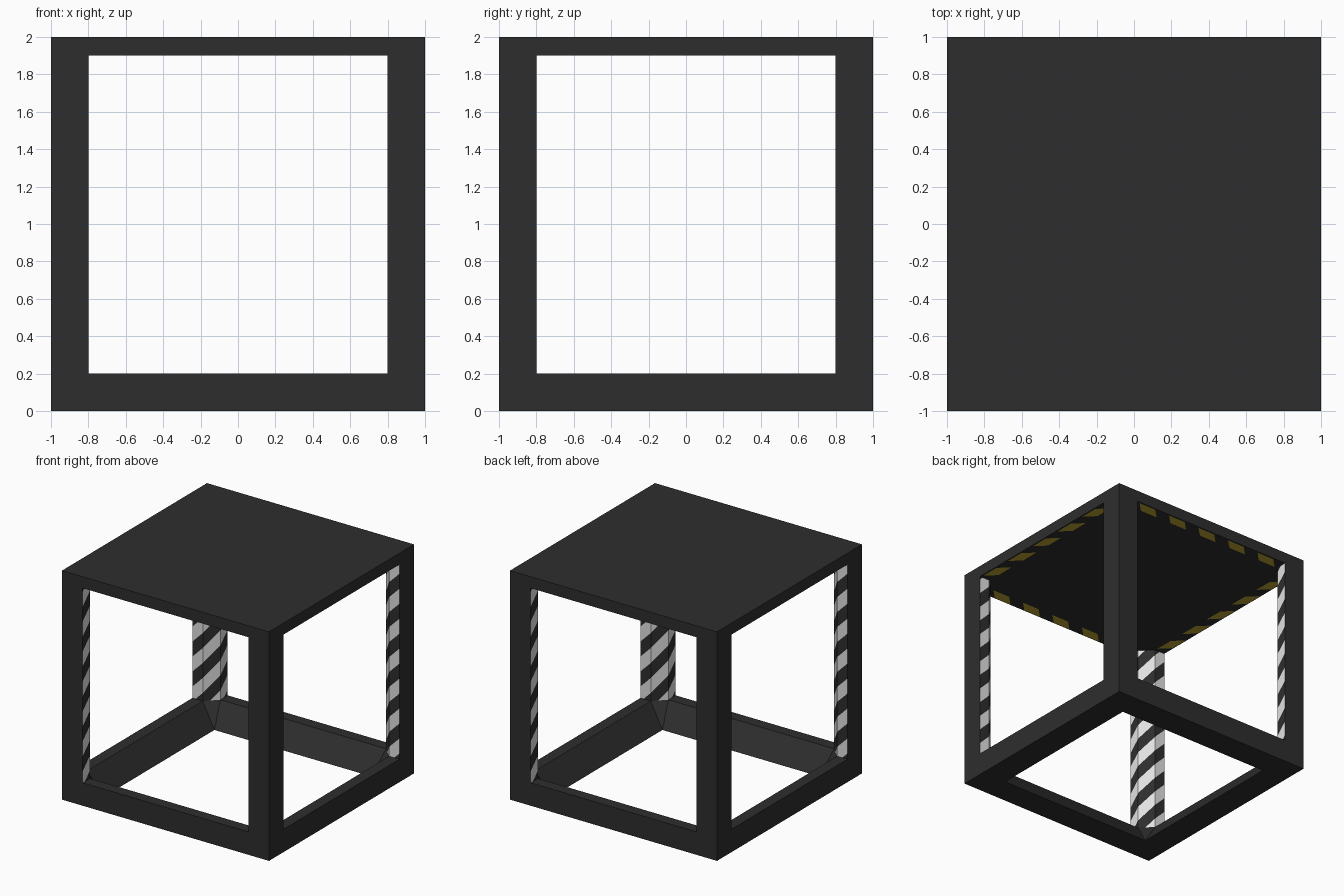
import bpy, bmesh, math
from mathutils import Matrix, Vector

if "Cube" in bpy.data.objects:
    bpy.data.objects.remove(bpy.data.objects["Cube"])


def material(name, rgb):
    m = bpy.data.materials.new(name)
    m.diffuse_color = (*rgb, 1)
    m.use_nodes = True
    m.node_tree.nodes["Principled BSDF"].inputs["Base Color"].default_value = m.diffuse_color
    return m


DARK = material("charcoal", (0.027, 0.027, 0.027))
WHITE = material("pale stripe", (0.75, 0.75, 0.75))
YELLOW = material("warning yellow", (0.5, 0.37, 0.03))


def to_mesh(bm, name, mats):
    mesh = bpy.data.meshes.new(name)
    bm.to_mesh(mesh)
    bm.free()
    for m in mats:
        mesh.materials.append(m)
    return mesh


def add_object(name, mesh, turn=0):
    ob = bpy.data.objects.new(name, mesh)
    ob.rotation_euler.z = turn * math.pi / 2
    bpy.context.collection.objects.link(ob)
    return ob


def face(bm, pts):
    return bm.faces.new([bm.verts.new(p) for p in pts])


Z0, Z1 = 0.2, 1.9     # opening bottom and top
IN = 0.76             # inner edge of the base at the ground

# Base ring: one side and its corner, turned four times
bm = bmesh.new()
for k in range(4):
    rot = Matrix.Rotation(k * math.pi / 2, 3, 'Z')
    for pts in (
        [(-1, -1, 0), (1, -1, 0), (1, -1, Z0), (-1, -1, Z0)],                  # outer wall
        [(-1, -1, 0), (1, -1, 0), (IN, -IN, 0), (-IN, -IN, 0)],                # underside
        [(-1, -1, Z0), (1, -1, Z0), (.8, -.9, Z0), (-.8, -.9, Z0)],            # top ledge
        [(-.8, -.9, Z0), (.8, -.9, Z0), (IN, -IN, 0), (-IN, -IN, 0)],          # sloped inside
        [(-.8, -.9, Z0), (-.9, -.8, Z0), (-IN, -IN, 0)],                       # corner chamfer
        [(-1, -1, Z0), (-.8, -.9, Z0), (-.9, -.8, Z0)],                        # under the post
    ):
        face(bm, [rot @ Vector(p) for p in pts])
bmesh.ops.remove_doubles(bm, verts=bm.verts[:], dist=1e-4)
bmesh.ops.recalc_face_normals(bm, faces=bm.faces[:])
add_object("base_frame", to_mesh(bm, "base_frame", [DARK]))

# Roof slab
bm = bmesh.new()
bmesh.ops.create_cube(bm, size=1, matrix=Matrix.Translation((0, 0, 1.95)) @ Matrix.Diagonal((2, 2, 0.1, 1)))
add_object("roof_slab", to_mesh(bm, "roof_slab", [DARK]))

# Corner post: flat strip cut by diagonal stripes, then folded round the profile
profile = [Vector(p) for p in ((-.8, -1), (-.8, -.9), (-.9, -.8), (-1, -.8), (-1, -1), (-.8, -1))]
marks = [0.0]
for a, b in zip(profile, profile[1:]):
    marks.append(marks[-1] + (b - a).length)
MID, PERIOD = marks[3] / 2, 1.7 / 6.5


def wall(bm, i):
    u0, u1 = marks[i], marks[i + 1]
    face(bm, [(u0, 0, Z0), (u1, 0, Z0), (u1, 0, Z1), (u0, 0, Z1)])


def phase(u, z):
    return (z - Z0 - (u - MID) + 0.12) / PERIOD


def fold(u):
    i = max(j for j in range(5) if u >= marks[j] - 1e-5)
    t = (u - marks[i]) / (marks[i + 1] - marks[i])
    return profile[i].lerp(profile[i + 1], t)


bm = bmesh.new()
for i in range(3):
    wall(bm, i)
for k in range(-2, 18):
    z = Z0 - 0.12 + k * PERIOD / 2
    bmesh.ops.bisect_plane(bm, geom=bm.verts[:] + bm.edges[:] + bm.faces[:], dist=1e-5,
                           plane_co=(MID, 0, z), plane_no=Vector((-1, 0, 1)).normalized())
for f in bm.faces:
    c = f.calc_center_median()
    f.material_index = 1 if phase(c.x, c.z) % 1 < 0.5 else 0
wall(bm, 3)
wall(bm, 4)
for v in bm.verts:
    p = fold(v.co.x)
    v.co = (p.x, p.y, v.co.z)
bmesh.ops.remove_doubles(bm, verts=bm.verts[:], dist=1e-4)
post = to_mesh(bm, "corner_post", [DARK, WHITE])
for k, name in enumerate(("front_left", "front_right", "back_right", "back_left")):
    add_object(name + "_post", post, k)

# Yellow warning stripes under the roof edge
bm = bmesh.new()
STEP, WIDE, SLANT, ZS = 0.32, 0.17, 0.09, 1.897
for k in range(5):
    x = -0.8 + k * STEP + 0.03
    face(bm, [(x, -.99, ZS), (x + SLANT, -.9, ZS), (x + SLANT + WIDE, -.9, ZS), (x + WIDE, -.99, ZS)])
stripes = to_mesh(bm, "roof_stripes", [YELLOW])
for k, name in enumerate(("front", "right", "back", "left")):
    add_object(name + "_roof_stripes", stripes, k)
